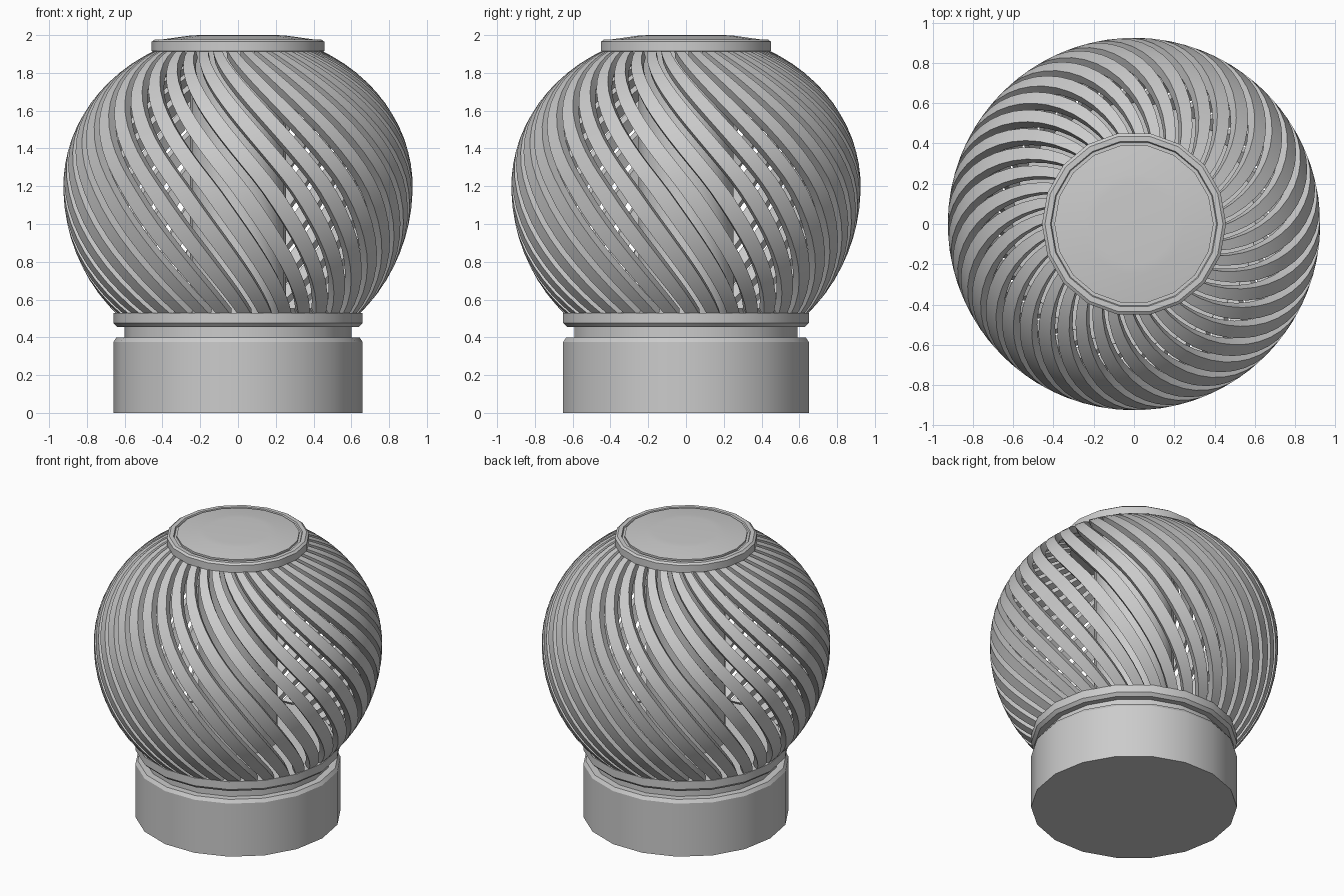
import bpy, bmesh
from math import sin, cos, pi, radians, asin

if "Cube" in bpy.data.objects:
    bpy.data.objects.remove(bpy.data.objects["Cube"])

SIDES = 18
RIBS = 36
STEPS = 22


def finish(bm, name, angle=30):
    bmesh.ops.recalc_face_normals(bm, faces=bm.faces[:])
    mesh = bpy.data.meshes.new(name)
    bm.to_mesh(mesh)
    bm.free()
    obj = bpy.data.objects.new(name, mesh)
    bpy.context.collection.objects.link(obj)
    bpy.ops.object.select_all(action='DESELECT')
    obj.select_set(True)
    bpy.context.view_layer.objects.active = obj
    bpy.ops.object.shade_smooth_by_angle(angle=radians(angle))
    return obj


def lathe(name, profile):
    """Closed turned solid from (radius, height) points, bottom to top."""
    bm = bmesh.new()
    rings = [[bm.verts.new((r * cos(2 * pi * k / SIDES), r * sin(2 * pi * k / SIDES), z))
              for k in range(SIDES)] for r, z in profile]
    for a, b in zip(rings, rings[1:]):
        for k in range(SIDES):
            n = (k + 1) % SIDES
            bm.faces.new((a[k], a[n], b[n], b[k]))
    bm.faces.new(rings[0][::-1])
    bm.faces.new(rings[-1])
    return finish(bm, name)


# Base drum with the groove and the lower ring
lathe("base", [(.66, 0), (.66, .375), (.645, .398), (.60, .398), (.60, .455),
               (.64, .455), (.66, .475), (.66, .53)])

# Inner core seen through the ribs
lathe("core", [(.255, .52), (.255, 1.93)])

# Top collar and slightly domed lid
lathe("collar", [(.44, 1.912), (.457, 1.915), (.457, 1.965), (.442, 1.976),
                 (.415, 1.976), (.41, 1.965)])
lathe("lid", [(.395, 1.95), (.395, 1.978), (.25, 1.998), (.20, 2.0)])

# Swirling flat ribs following the globe
CENTRE, RADIUS, UP, DOWN = 1.2, .925, .817, .942
low, high = -asin((CENTRE - .515) / DOWN), asin((1.925 - CENTRE) / UP)
TWIST, HALF, THICK = .72, radians(3.2), .05
bm = bmesh.new()
for i in range(RIBS):
    sections = []
    for s in range(STEPS + 1):
        lat = low + (high - low) * s / STEPS
        turn = 2 * pi * i / RIBS - TWIST * lat
        tall = UP if lat > 0 else DOWN
        section = []
        for depth, side in ((0, -1), (0, 1), (THICK, 1), (THICK, -1)):
            r = (RADIUS - depth) * cos(lat)
            z = CENTRE + (tall - depth) * sin(lat)
            a = turn + side * HALF
            section.append(bm.verts.new((r * cos(a), r * sin(a), z)))
        sections.append(section)
    for a, b in zip(sections, sections[1:]):
        for k in range(4):
            n = (k + 1) % 4
            bm.faces.new((a[k], a[n], b[n], b[k]))
    bm.faces.new(sections[0])
    bm.faces.new(sections[-1])
finish(bm, "swirl_ribs")
